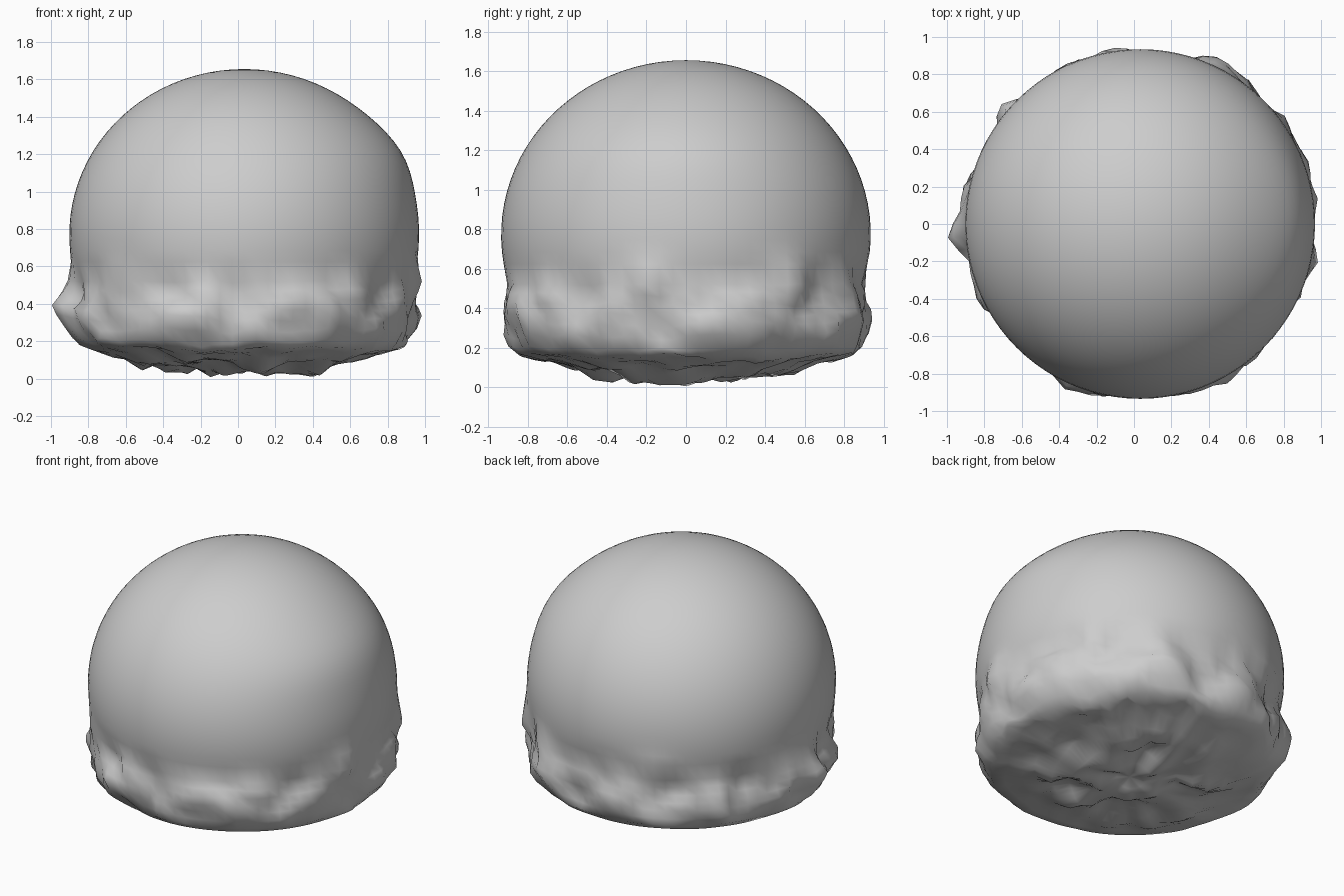
import bpy, bmesh
from math import sin, cos, pi, exp, radians
from mathutils import Vector, noise

cube = bpy.data.objects.get("Cube")
if cube:
    bpy.data.objects.remove(cube, do_unlink=True)

SEGMENTS = 88
CENTRE_X = 0.033
RADIUS, MID_Z, HEIGHT = 0.935, 0.77, 0.885

# Ragged skirt and underside profile: (radius, height)
SKIRT = [(0.9, 0.52), (0.905, 0.47), (0.915, 0.42), (0.925, 0.37), (0.925, 0.32),
         (0.915, 0.26), (0.885, 0.20), (0.84, 0.16), (0.76, 0.14), (0.67, 0.12),
         (0.58, 0.095), (0.48, 0.075), (0.38, 0.06), (0.28, 0.055), (0.18, 0.05), (0.08, 0.05)]

# Lumps and hollows: (angle in degrees, height, bulge, angular width, height width)
LUMPS = [(180, 0.41, 0.09, 0.13, 0.12), (165, 0.5, 0.03, 0.13, 0.1), (205, 0.33, 0.04, 0.13, 0.1),
         (-12, 0.52, 0.07, 0.12, 0.1), (60, 0.48, 0.06, 0.13, 0.1), (35, 0.52, 0.06, 0.13, 0.12),
         (115, 0.56, 0.03, 0.13, 0.1), (-50, 0.47, 0.03, 0.1, 0.08), (-75, 0.42, 0.03, 0.13, 0.1),
         (222, 0.5, 0.04, 0.13, 0.1), (93, 0.42, -0.04, 0.13, 0.15),
         (-5, 1.22, 0.03, 0.7, 0.2)]


def smoothstep(t):
    t = max(0.0, min(1.0, t))
    return t * t * (3 - 2 * t)


def profile():
    """Half outline from just below the crown to the underside."""
    rings = []
    count = 26
    for i in range(1, count):
        a = pi / 2 - i / count * (pi / 2 + 0.235)
        rings.append((RADIUS * cos(a), MID_Z + HEIGHT * sin(a)))
    return rings + SKIRT


def lumpy(r, z, angle):
    """Place a profile point, roughening it towards the base."""
    around = Vector((cos(angle), sin(angle), 0))
    edge = 0.57 + 0.1 * noise.noise(around * 4 + Vector((3, 7, 1)))
    rough = smoothstep((edge - z) / 0.12)
    side = smoothstep((r - 0.45) / 0.4)
    p = around * r + Vector((0, 0, z))
    coarse = noise.noise(Vector((p.x * 4.2, p.y * 4.2, p.z * 3)))
    fine = noise.noise(p * 8 + Vector((5, 2, 8)))
    push = rough * side * (0.06 * coarse + 0.05 * fine)
    for degrees, height, bulge, wide, tall in LUMPS:
        gap = (angle - radians(degrees) + pi) % (2 * pi) - pi
        push += bulge * exp(-(gap / wide) ** 2 - ((z - height) / tall) ** 2)
    drop = rough * (1 - 0.5 * side) * (0.06 * coarse + 0.05 * fine)
    p += around * push
    x = max(-1.0, min(1.0, p.x + CENTRE_X))
    return (x, p.y, max(0.0, p.z + drop))


# Scoop: a revolved dome with a rough skirt
bm = bmesh.new()
rings = []
for r, z in profile():
    rings.append([bm.verts.new(lumpy(r, z, 2 * pi * s / SEGMENTS)) for s in range(SEGMENTS)])
crown = bm.verts.new((CENTRE_X, 0, MID_Z + HEIGHT))
base = bm.verts.new(lumpy(0, 0.05, 0))
for s in range(SEGMENTS):
    n = (s + 1) % SEGMENTS
    bm.faces.new((crown, rings[0][s], rings[0][n]))
    bm.faces.new((base, rings[-1][n], rings[-1][s]))
    for upper, lower in zip(rings, rings[1:]):
        bm.faces.new((upper[s], lower[s], lower[n], upper[n]))
bmesh.ops.recalc_face_normals(bm, faces=bm.faces)
for face in bm.faces:
    face.smooth = True
mesh = bpy.data.meshes.new("scoop")
bm.to_mesh(mesh)
bm.free()
scoop = bpy.data.objects.new("scoop", mesh)
bpy.context.collection.objects.link(scoop)

# Plain mid grey surface
grey = bpy.data.materials.new("soft_grey")
grey.use_nodes = True
colour = (0.61, 0.61, 0.61, 1)
grey.diffuse_color = colour
grey.node_tree.nodes["Principled BSDF"].inputs["Base Color"].default_value = colour
mesh.materials.append(grey)
